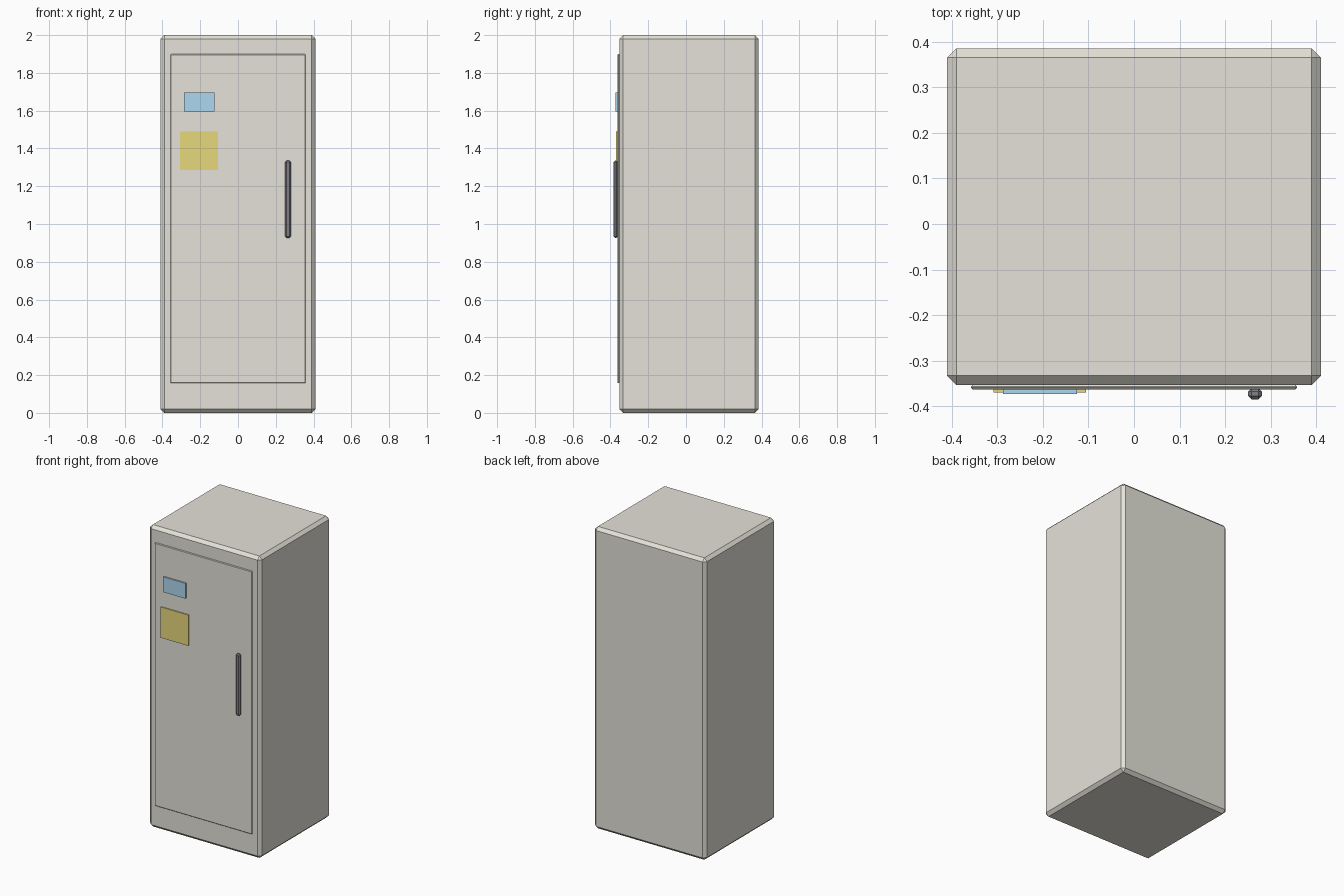
import bpy

if "Cube" in bpy.data.objects:
    bpy.data.objects.remove(bpy.data.objects["Cube"])


def material(name, color):
    m = bpy.data.materials.new(name)
    m.diffuse_color = color
    m.use_nodes = True
    m.node_tree.nodes["Principled BSDF"].inputs["Base Color"].default_value = m.diffuse_color
    return m


def box(name, x, y, z, bevel=0.0, mat=None):
    """Box from (min, max) ranges, with optional single-step chamfer."""
    center = [(r[0] + r[1]) / 2 for r in (x, y, z)]
    bpy.ops.mesh.primitive_cube_add(size=1, location=center)
    ob = bpy.context.object
    ob.name = name
    ob.scale = [r[1] - r[0] for r in (x, y, z)]
    bpy.ops.object.transform_apply(location=False, rotation=False, scale=True)
    if bevel:
        mod = ob.modifiers.new("chamfer", 'BEVEL')
        mod.width = bevel
        mod.segments = 1
    if mat:
        ob.data.materials.append(mat)
    return ob


beige = material("beige_paint", (0.78, 0.76, 0.69, 1))
dark = material("dark_metal", (0.22, 0.22, 0.24, 1))
blue = material("blue_label", (0.42, 0.68, 0.87, 1))
yellow = material("yellow_label", (0.80, 0.69, 0.20, 1))

# Cabinet shell and raised door panel
box("cabinet_body", (-0.41, 0.41), (-0.353, 0.385), (0, 2), 0.02, beige)
box("door", (-0.358, 0.358), (-0.363, -0.353), (0.157, 1.9), 0.004, beige)

# Vertical pull handle
box("door_handle", (0.25, 0.281), (-0.385, -0.360), (0.927, 1.335), 0.008, dark)

# Plates on the door
box("blue_plate", (-0.287, -0.125), (-0.373, -0.362), (1.595, 1.696), 0, blue)
box("yellow_plate", (-0.308, -0.105), (-0.370, -0.362), (1.286, 1.49), 0, yellow)
